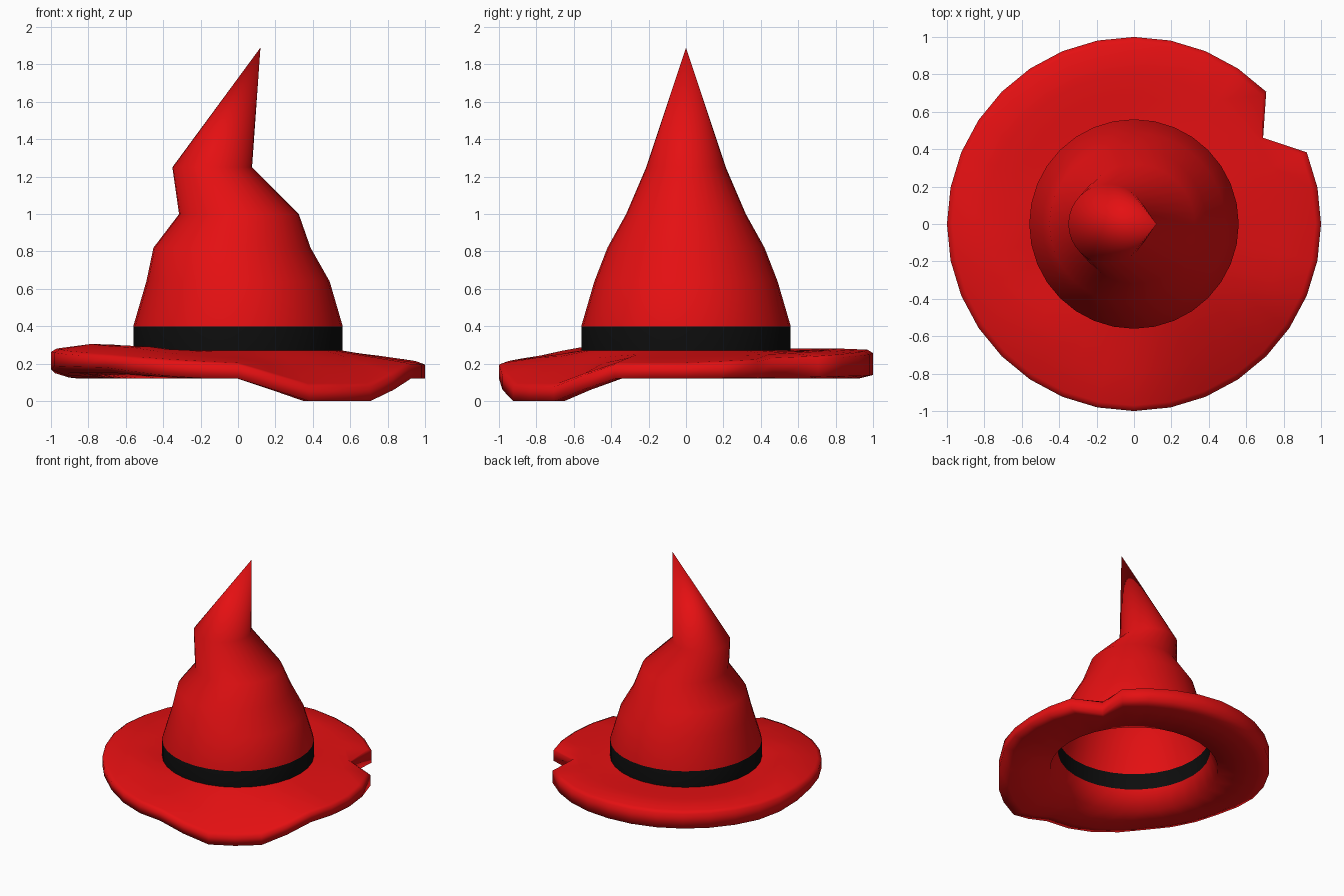
import bpy, bmesh, math

if "Cube" in bpy.data.objects:
    bpy.data.objects.remove(bpy.data.objects["Cube"])

N = 32  # sides of every ring


def material(name, rgb):
    m = bpy.data.materials.new(name)
    m.diffuse_color = (*rgb, 1)
    m.use_nodes = True
    m.node_tree.nodes["Principled BSDF"].inputs["Base Color"].default_value = m.diffuse_color
    return m


red = material("red felt", (0.78, 0.005, 0.006))
black = material("black band", (0.004, 0.004, 0.004))


def bump(i, centre, flat, reach):
    """1 within `flat` steps of the centre, easing to 0 at `reach` steps."""
    d = abs((i - centre + N / 2) % N - N / 2)
    return max(0, min(1, (reach - d) / (reach - flat)))


def ring(bm, func):
    return [bm.verts.new(func(i, 2 * math.pi * i / N)) for i in range(N)]


def bridge(bm, a, b, mat=0):
    for i in range(N):
        j = (i + 1) % N
        f = bm.faces.new((a[i], a[j], b[j], b[i]))
        f.material_index = mat
        f.smooth = True


def finish(bm, name, mats):
    mesh = bpy.data.meshes.new(name)
    bm.to_mesh(mesh)
    bm.free()
    for m in mats:
        mesh.materials.append(m)
    ob = bpy.data.objects.new(name, mesh)
    bpy.context.collection.objects.link(ob)
    return ob


# Crooked open crown; its lowest strip is the band: (centre x, radius, z)
bm = bmesh.new()
profile = [(0, 0.56, 0.27), (0, 0.56, 0.40), (0, 0.49, 0.64),
           (-0.032, 0.42, 0.82), (0.005, 0.32, 1.0), (-0.138, 0.213, 1.25)]
rings = [ring(bm, lambda i, t, x=x, r=r, z=z:
              (x + r * math.cos(t), r * math.sin(t), z)) for x, r, z in profile]
for k in range(len(rings) - 1):
    bridge(bm, rings[k], rings[k + 1], 1 if k == 0 else 0)
tip = bm.verts.new((0.12, 0, 1.89))
for i in range(N):
    bm.faces.new((rings[-1][i], rings[-1][(i + 1) % N], tip)).smooth = True
finish(bm, "crown", [red, black])

# Floppy brim: (radius, z, front-right sag, back-left raise, front-left lift)
bm = bmesh.new()
section = [(0.56, 0.27, 0, 0, 0),
           (0.68, 0.25, 0.02, 0.025, 0.03),
           (0.80, 0.232, 0.06, 0.05, 0.03),
           (0.97, 0.205, 0.11, 0.07, 0.01),
           (1.00, 0.195, 0.12, 0.062, 0.01),
           (1.00, 0.12, 0.12, 0.02, 0.05),
           (0.92, 0.12, 0.12, 0, 0.03),
           (0.62, 0.12, 0, 0, 0)]


def brim_point(i, t, s):
    r, z, sag, up, lift = s
    if i == 3:                       # notch torn out of the rim
        r = min(r, 0.83 - 0.03 * (r < 0.95))
    z += (up * bump(i, 12, 4, 12) + lift * bump(i, 18.5, 1.5, 4)
          - sag * bump(i, 27, 1, 3))
    return r * math.cos(t), r * math.sin(t), z


rings = [ring(bm, lambda i, t, s=s: brim_point(i, t, s)) for s in section]
for k in range(len(rings)):
    bridge(bm, rings[(k + 1) % len(rings)], rings[k])
bmesh.ops.recalc_face_normals(bm, faces=bm.faces[:])
brim = finish(bm, "brim", [red])
bpy.context.view_layer.objects.active = brim
brim.select_set(True)
bpy.ops.object.shade_smooth_by_angle(angle=math.radians(95))
